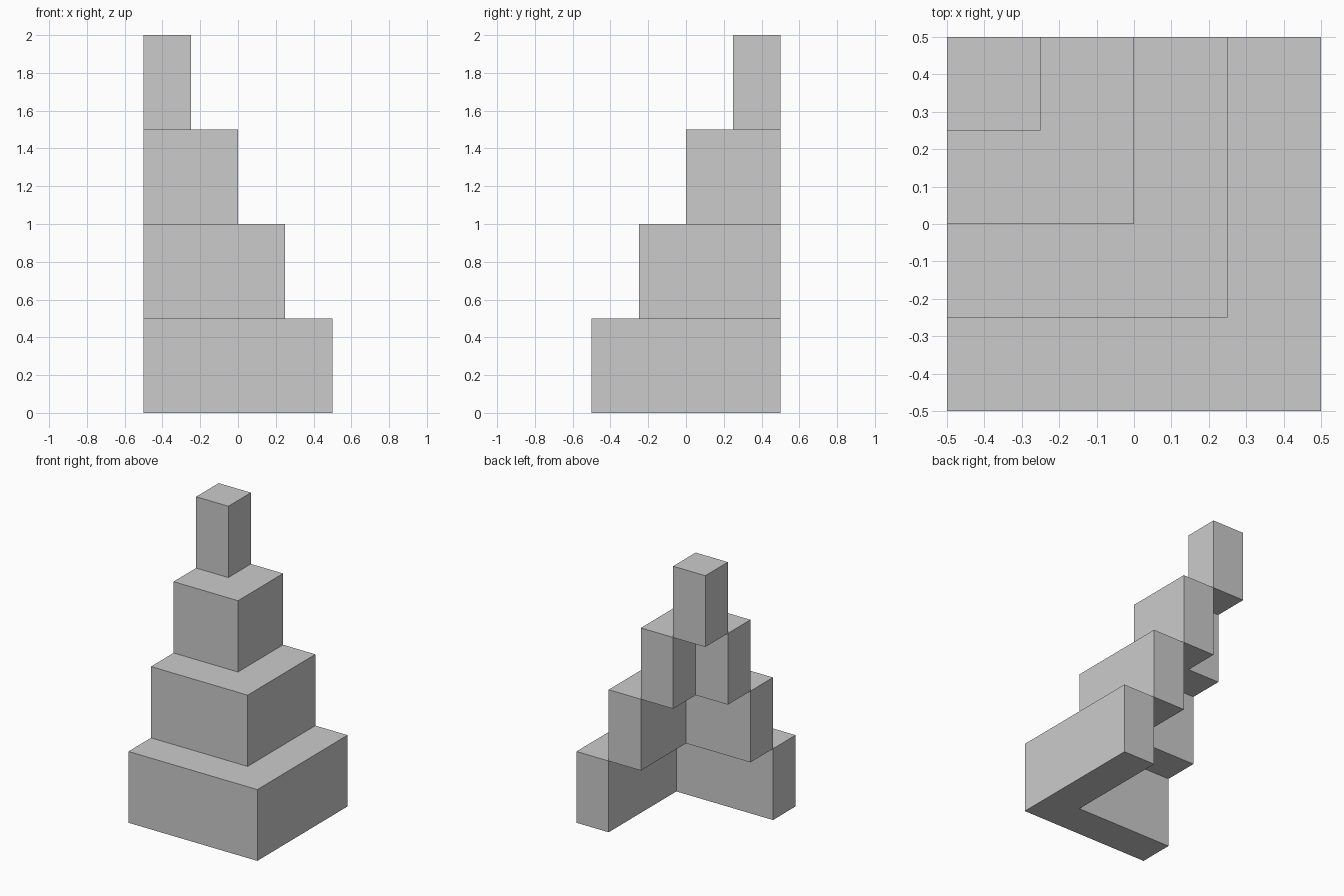
import bpy, bmesh

if "Cube" in bpy.data.objects:
    bpy.data.objects.remove(bpy.data.objects["Cube"])

WIDTH = 0.25   # tread depth, also wall thickness
RISE = 0.5     # height of each step
BACK = -0.5    # x of the left ends; the back ends mirror it in y


def extrude_outline(name, outline, z, height):
    bm = bmesh.new()
    base = bm.faces.new([bm.verts.new((x, y, z)) for x, y in outline])
    grown = bmesh.ops.extrude_face_region(bm, geom=[base])["geom"]
    top = [v for v in grown if isinstance(v, bmesh.types.BMVert)]
    bmesh.ops.translate(bm, verts=top, vec=(0, 0, height))
    # The extrusion keeps the bottom face unless it was removed
    if not any(all(abs(v.co.z - z) < 1e-6 for v in f.verts) for f in bm.faces):
        bm.faces.new([v for v in base.verts])
    bmesh.ops.recalc_face_normals(bm, faces=bm.faces)
    mesh = bpy.data.meshes.new(name)
    bm.to_mesh(mesh)
    bm.free()
    obj = bpy.data.objects.new(name, mesh)
    bpy.context.collection.objects.link(obj)
    return obj


# Three L-shaped corner steps, each set back by one tread
for i in range(3):
    o = 0.5 - i * WIDTH      # outer faces at x = o, y = -o
    n = o - WIDTH            # inner faces
    outline = [(BACK, -o), (o, -o), (o, -BACK),
               (n, -BACK), (n, -n), (BACK, -n)]
    extrude_outline(f"corner_step_{i + 1}", outline, i * RISE, RISE)

# Square post as the top step
o = BACK + WIDTH
extrude_outline("top_step", [(BACK, -o), (o, -o), (o, -BACK), (BACK, -BACK)],
                3 * RISE, RISE)
